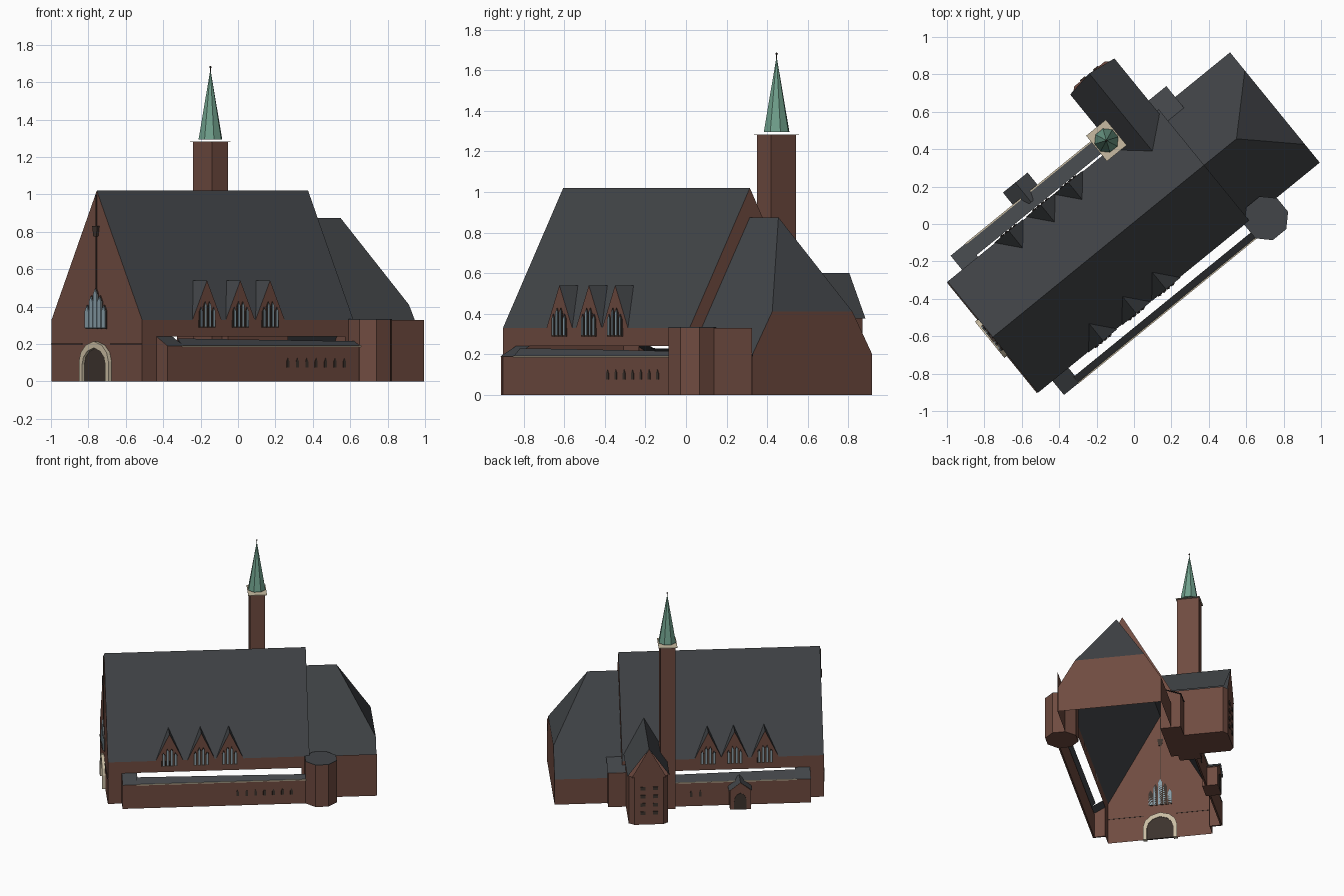
import bpy, bmesh, math
from mathutils import Matrix

if "Cube" in bpy.data.objects:
    bpy.data.objects.remove(bpy.data.objects["Cube"])

# Everything is modelled along the nave axis (u, v, z), then turned into place
PLACE = Matrix.Translation((-.755, -.605, 0)) @ Matrix.Rotation(math.radians(39.15), 4, 'Z')

def material(name, *rgb):
    m = bpy.data.materials.new(name)
    m.diffuse_color = (*rgb, 1)
    m.use_nodes = True
    m.node_tree.nodes["Principled BSDF"].inputs["Base Color"].default_value = m.diffuse_color
    return m

BRICK = material("brick", .160, .070, .051)
SLATE = material("slate", .055, .060, .066)
COPPER = material("copper", .16, .35, .26)
STONE = material("stone", .58, .50, .36)
GLASS = material("glass", .24, .33, .38)
DARK = material("dark", .045, .032, .026)

def mesh(name, verts, faces, mat):
    me = bpy.data.meshes.new(name)
    me.from_pydata(verts, [], faces)
    bm = bmesh.new()
    bm.from_mesh(me)
    bmesh.ops.recalc_face_normals(bm, faces=bm.faces)
    bm.to_mesh(me)
    bm.free()
    me.materials.append(mat)
    ob = bpy.data.objects.new(name, me)
    ob.matrix_world = PLACE
    bpy.context.collection.objects.link(ob)
    return ob

def prism(name, pts, a, b, axis, mat):
    """Extrude a 2D profile from a to b along u, v or z."""
    put = {'u': lambda p, q, t: (t, p, q), 'v': lambda p, q, t: (p, t, q),
           'z': lambda p, q, t: (p, q, t)}[axis]
    n = len(pts)
    verts = [put(p, q, t) for t in (a, b) for p, q in pts]
    faces = [tuple(range(n)), tuple(range(n, 2 * n))]
    faces += [(i, (i + 1) % n, n + (i + 1) % n, n + i) for i in range(n)]
    return mesh(name, verts, faces, mat)

def box(name, u, v, z, mat):
    return prism(name, [(u[0], v[0]), (u[1], v[0]), (u[1], v[1]), (u[0], v[1])], *z, 'z', mat)

def lancet(name, c, w, z0, z1, a, b, axis, mat):
    h = w / 2
    return prism(name, [(c - h, z0), (c + h, z0), (c + h, z1 - w), (c, z1), (c - h, z1 - w)],
                 a, b, axis, mat)

def arch(w, h):
    """Pointed arch outline from left foot to right foot."""
    left = [(-w, 0), (-w, h * .5), (-w * .88, h * .72), (-w * .55, h * .9), (0, h)]
    return left + [(-p, z) for p, z in left[-2::-1]]

def sheet(name, quad, mat):
    return mesh(name, quad, [tuple(range(len(quad)))], mat)

W, E, R = .383, .33, 1.02          # nave half width, eave, ridge
L, CE = 1.457, 1.945               # nave end, choir end
CR, CW, CZ = .875, .38, .2         # choir ridge, half width, wall height
HV, HZ, HU = .255, .41, 1.68       # half hip of the choir

# Nave gables
sheet("west_gable", [(0, -W, 0), (0, W, 0), (0, W, E), (0, 0, R), (0, -W, E)], BRICK)
sheet("east_gable", [(L, W, E), (L, 0, R), (L, -W, E)], BRICK)

# Nave and choir roofs with the half hip and east wall
mesh("nave_roof", [(0, -W, E), (L, -W, E), (L, 0, R), (0, 0, R), (0, W, E), (L, W, E)],
     [(0, 1, 2, 3), (3, 2, 5, 4)], SLATE)
mesh("choir_roof", [(L, -CW, CZ), (CE, -CW, CZ), (CE, -HV, HZ), (HU, 0, CR), (L, 0, CR),
                    (CE, HV, HZ), (CE, CW, CZ), (L, CW, CZ)],
     [(0, 1, 2, 3, 4), (4, 3, 5, 6, 7), (2, 5, 3)], SLATE)
sheet("choir_east_wall", [(CE, -CW, 0), (CE, CW, 0), (CE, CW, CZ), (CE, HV, HZ),
                          (CE, -HV, HZ), (CE, -CW, CZ)], BRICK)
sheet("choir_north_wall", [(L, CW, 0), (CE, CW, 0), (CE, CW, CZ), (L, CW, CZ)], BRICK)
sheet("choir_south_wall", [(1.4, -W, 0), (CE, -W, 0), (CE, -W, E), (1.4, -W, E)], BRICK)

# Side parts that repeat north and south
for side, s, dormers in (("south", -1, (.445, .675, .88)), ("north", 1, (.425, .645, .835))):
    def y(v):
        return s * v
    sheet(side + "_west_bay_wall", [(0, y(W), 0), (.12, y(W), 0), (.12, y(W), E), (0, y(W), E)], BRICK)
    sheet(side + "_clerestory", [(.12, y(W), .24), (L, y(W), .24), (L, y(W), E), (.12, y(W), E)], BRICK)
    # Aisle wall, lean-to roof and its taller west end
    end = 1.43 if s < 0 else 1.16
    inner = .437 if s < 0 else .395
    box(side + "_aisle_wall", (.105, end), (y(.463), y(.475)), (0, .19), BRICK)
    sheet(side + "_aisle_roof", [(.2, y(.478), .19), (end, y(.478), .19),
                                 (end, y(inner), .215), (.2, y(inner), .23)], SLATE)
    box(side + "_aisle_gutter", (.2, end), (y(.474), y(.482)), (.185, .192), STONE)
    prism(side + "_aisle_end", [(y(W), 0), (y(.476), 0), (y(.476), .19), (y(W), .24)],
          .1, .112, 'u', BRICK)
    sheet(side + "_aisle_end_roof", [(.1, y(.48), .19), (.21, y(.48), .19),
                                     (.21, y(W), .24), (.1, y(W), .24)], SLATE)
    # Dormers with grouped lancets
    for k, c in enumerate(dormers):
        f, b = y(W + .004), y(W - .205 / 1.8)
        name = f"{side}_dormer_{k + 1}"
        sheet(name + "_gable", [(c - .1, f, E), (c + .1, f, E), (c, f, .54)], BRICK)
        mesh(name + "_roof", [(c - .1, f, E), (c, f, .54), (c, b, .54), (c + .1, f, E)],
             [(0, 1, 2), (1, 3, 2)], SLATE)
        for j, top in enumerate((.39, .42, .42, .39)):
            o = c + (j - 1.5) * .029
            lancet(f"{name}_frame_{j}", o, .025, .288, top + .008, y(W), y(W + .009), 'v', DARK)
            lancet(f"{name}_pane_{j}", o, .010, .295, top, y(W), y(W + .012), 'v', GLASS)

# Small aisle windows near the vestry and the transept
for k in range(7):
    lancet(f"south_aisle_window_{k}", .93 + k * .065, .018, .075, .125, -.478, -.47, 'v', DARK)
for k in range(2):
    lancet(f"north_aisle_window_{k}", .9 + k * .065, .018, .075, .125, .47, .478, 'v', DARK)

# West front: portal, cornice, stepped lancets, rib and finial
o, i = arch(.125, .215), arch(.098, .18)
prism("portal_arch", o + i[::-1], -.022, .01, 'u', STONE)
prism("portal_door", i, -.006, .006, 'u', DARK)
for s in (-1, 1):
    box("west_cornice", (-.006, .002), (s * .12, s * .38), (.198, .202), DARK)
for k, top in enumerate((.40, .45, .49, .45, .40)):
    lancet(f"west_window_frame_{k}", (k - 2) * .035, .033, .28, top + .01, -.008, .004, 'u', DARK)
    lancet(f"west_window_pane_{k}", (k - 2) * .035, .030, .285, top + .005, -.014, .004, 'u', GLASS)
box("west_rib", (-.006, .002), (-.003, .003), (.5, 1.0), DARK)
prism("west_niche", [(-.012, .775), (.012, .775), (.022, .83), (-.022, .83)], -.014, .002, 'u', DARK)

# North transept with chamfered corners and gabled roof
TU, TR, TE = 1.29, .60, .375
T = .765
prism("transept_walls", [(1.15, .3), (1.15, .735), (1.185, T), (1.395, T), (1.435, .735), (1.435, .3)],
      0, TE, 'z', BRICK)
sheet("transept_gable", [(1.165, T, TE), (1.415, T, TE), (TU, T, TR)], BRICK)
mesh("transept_roof", [(1.14, .745, TE), (TU, T + .003, TR), (1.445, .745, TE),
                       (1.14, W - .02, TE), (TU, .233, TR), (1.445, W - .02, TE)],
     [(0, 1, 4, 3), (1, 2, 5, 4)], SLATE)
for r in range(4):
    for c in (-.045, .045):
        box("transept_window", (TU + c - .018, TU + c + .018), (T - .005, T + .006),
            (.08 + r * .065, .105 + r * .065), DARK)

# Small annex between transept and choir
prism("annex", [(.3, 0), (.45, 0), (.45, .27), (.3, .33)], 1.43, 1.562, 'u', BRICK)
sheet("annex_roof", [(1.425, .455, .274), (1.567, .455, .274), (1.567, .29, .338), (1.425, .29, .338)], SLATE)

# North porch
prism("porch", [(.54, 0), (.69, 0), (.69, .15), (.615, .21), (.54, .15)], .44, .555, 'v', BRICK)
for s in (-1, 1):
    sheet("porch_roof", [(.615, .43, .217), (.615, .565, .217),
                         (.615 + s * .085, .565, .15), (.615 + s * .085, .43, .15)], SLATE)
prism("porch_door", [(.615 + p, z) for p, z in arch(.045, .13)], .55, .559, 'v', DARK)

# Octagonal vestry on the south-east
vu, vv, vr = 1.535, -.43, .122
ring = [(vu + vr * math.cos(math.radians(a + 22.5)), vv + vr * math.sin(math.radians(a + 22.5)))
        for a in range(0, 360, 45)]
prism("vestry_walls", ring, 0, E, 'z', BRICK)
prism("vestry_roof", ring, E, E + .004, 'z', SLATE)

# Bell tower, thin cap slab and copper spire
cu, cv = 1.135, .432
box("tower", (cu - .055, cu + .055), (cv - .08, cv + .08), (0, 1.28), BRICK)
box("tower_cap", (cu - .068, cu + .068), (cv - .088, cv + .088), (1.281, 1.284), STONE)
base = [(cu + .066 * math.cos(math.radians(a + 22.5)), cv + .066 * math.sin(math.radians(a + 22.5)), 1.295)
        for a in range(0, 360, 45)]
mesh("spire", base + [(cu, cv, 1.67)], [(k, (k + 1) % 8, 8) for k in range(8)] + [tuple(range(8))], COPPER)
box("spire_rod", (cu - .002, cu + .002), (cv - .002, cv + .002), (1.64, 1.68), DARK)
bpy.ops.mesh.primitive_uv_sphere_add(segments=8, ring_count=6, radius=.006,
                                     location=PLACE @ Matrix.Translation((cu, cv, 1.681)).translation)
bpy.context.object.name = "spire_ball"
bpy.context.object.data.materials.append(DARK)
